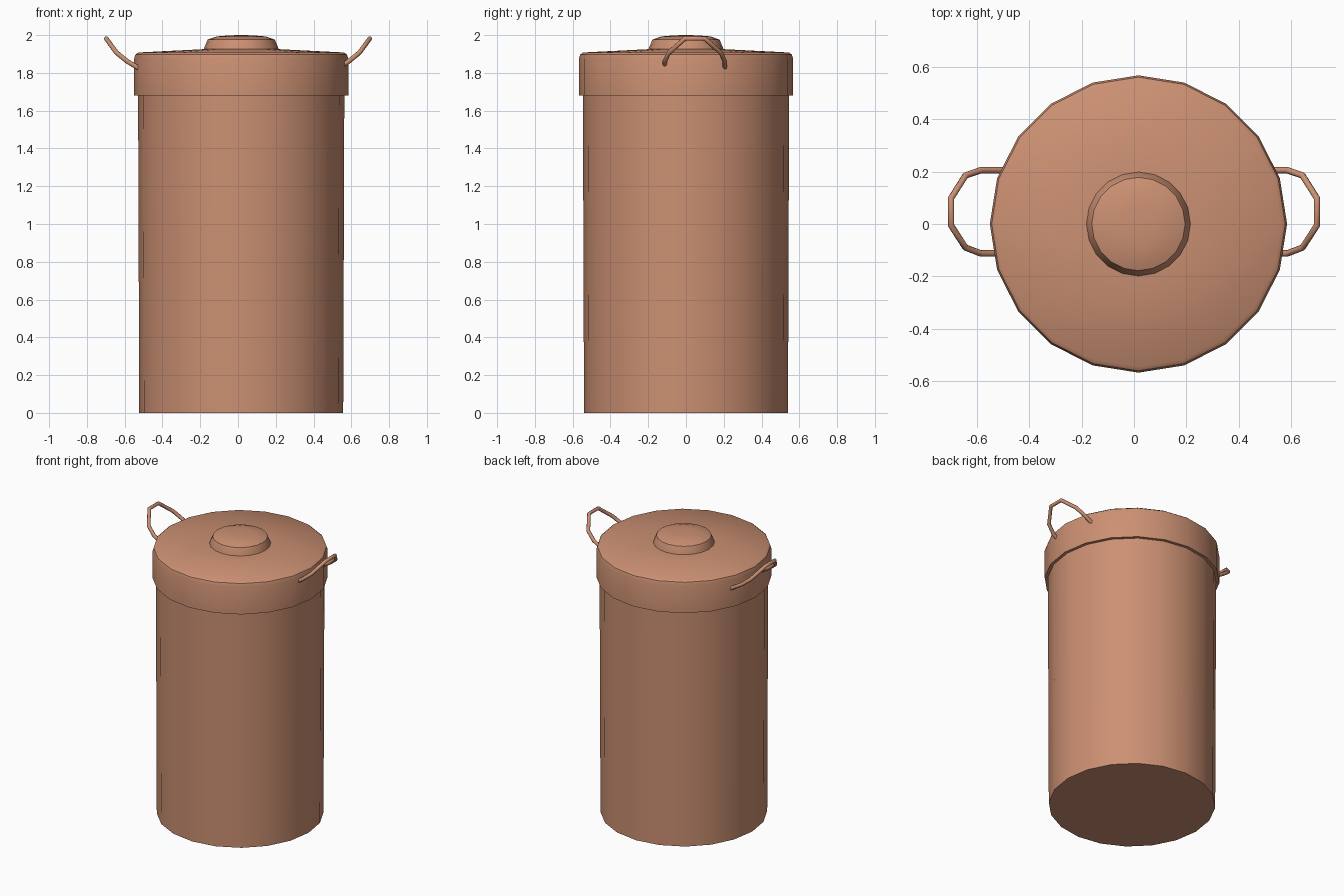
import bpy, bmesh, math

if "Cube" in bpy.data.objects:
    bpy.data.objects.remove(bpy.data.objects["Cube"])

CX = 0.017      # the round parts sit slightly right of the handles' centre
SIDES = 20

clay = bpy.data.materials.new("terracotta")
clay.diffuse_color = (0.60, 0.28, 0.17, 1)
clay.use_nodes = True
clay.node_tree.nodes["Principled BSDF"].inputs["Base Color"].default_value = clay.diffuse_color


def finish(obj, angle=35):
    obj.data.materials.append(clay)
    bpy.ops.object.select_all(action='DESELECT')
    obj.select_set(True)
    bpy.context.view_layer.objects.active = obj
    bpy.ops.object.shade_smooth_by_angle(angle=math.radians(angle))


def mesh_object(name, bm):
    bmesh.ops.recalc_face_normals(bm, faces=bm.faces)
    me = bpy.data.meshes.new(name)
    bm.to_mesh(me)
    bm.free()
    obj = bpy.data.objects.new(name, me)
    bpy.context.collection.objects.link(obj)
    return obj


def lathe(name, profile, angle=35):
    """Closed turned solid from (radius, z) pairs, capped at both ends."""
    bm = bmesh.new()
    rings = []
    for r, z in profile:
        rings.append([bm.verts.new((CX + r * math.cos(i * math.tau / SIDES),
                                    r * math.sin(i * math.tau / SIDES), z))
                      for i in range(SIDES)])
    for a, b in zip(rings, rings[1:]):
        for i in range(SIDES):
            j = (i + 1) % SIDES
            bm.faces.new((a[i], a[j], b[j], b[i]))
    bm.faces.new(rings[0][::-1])
    bm.faces.new(rings[-1])
    obj = mesh_object(name, bm)
    finish(obj, angle)
    return obj


# Can body, very slightly flared
lathe("body", [(0.54, 0), (0.546, 1.70)])

# Overhanging lid with rounded rim and shallow cone top
lathe("lid", [(0.54, 1.68), (0.567, 1.68), (0.567, 1.875), (0.56, 1.897),
              (0.545, 1.908), (0.19, 1.926), (0.05, 1.93)])

# Domed knob
lathe("lid_knob", [(0.2, 1.915), (0.198, 1.928), (0.178, 1.976), (0.13, 1.993),
                   (0.07, 1.998), (0.02, 2.0)], 24)

# Bent wire handles, mirrored left and right
path = [(0.50, 0.205, 1.81), (0.585, 0.205, 1.86), (0.643, 0.185, 1.907),
        (0.698, 0.098, 1.982), (0.698, -0.005, 1.982), (0.643, -0.09, 1.907),
        (0.585, -0.112, 1.86), (0.50, -0.112, 1.81)]
for side, label in ((1, "right_handle"), (-1, "left_handle")):
    cu = bpy.data.curves.new(label, 'CURVE')
    cu.dimensions = '3D'
    cu.bevel_depth = 0.0125
    cu.bevel_resolution = 2
    cu.use_fill_caps = True
    sp = cu.splines.new('POLY')
    sp.points.add(len(path) - 1)
    for p, (x, y, z) in zip(sp.points, path):
        p.co = (side * x, y, z, 1)
    handle = bpy.data.objects.new(label, cu)
    bpy.context.collection.objects.link(handle)
    bpy.ops.object.select_all(action='DESELECT')
    handle.select_set(True)
    bpy.context.view_layer.objects.active = handle
    bpy.ops.object.convert(target='MESH')
    finish(bpy.context.view_layer.objects.active, 50)
